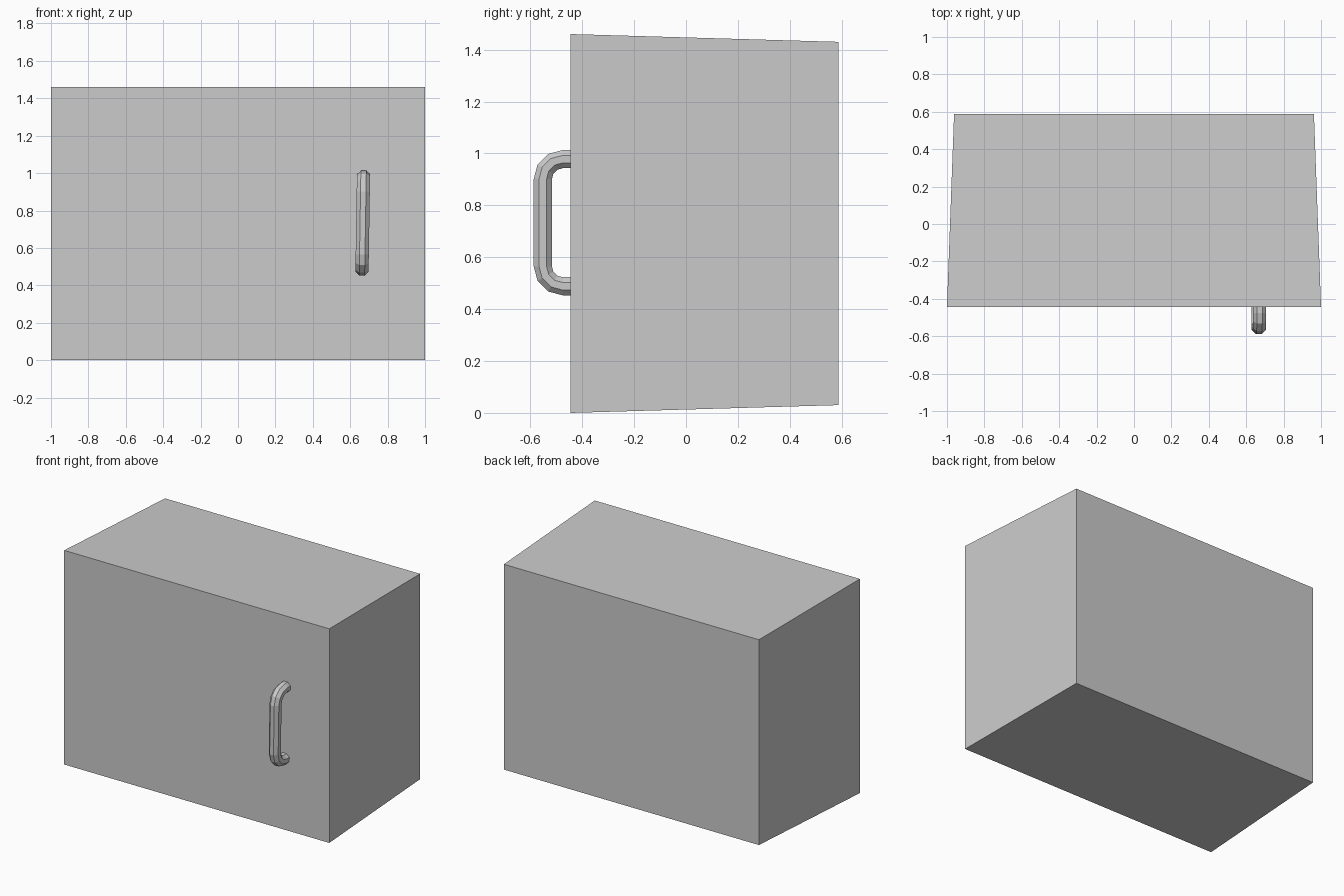
import bpy, bmesh
from math import sin, cos, pi
from mathutils import Vector

if "Cube" in bpy.data.objects:
    bpy.data.objects.remove(bpy.data.objects["Cube"])


def add_object(name, bm):
    bmesh.ops.recalc_face_normals(bm, faces=bm.faces[:])
    mesh = bpy.data.meshes.new(name)
    bm.to_mesh(mesh)
    bm.free()
    ob = bpy.data.objects.new(name, mesh)
    bpy.context.collection.objects.link(ob)
    return ob


# Cabinet body: box tapering slightly towards the back
FRONT, BACK, HEIGHT = -0.445, 0.588, 1.46
bm = bmesh.new()
bmesh.ops.create_cube(bm, size=2)
for v in bm.verts:
    is_back = v.co.y > 0
    half_w, half_h = (0.962, 0.70) if is_back else (1.0, HEIGHT / 2)
    v.co = (v.co.x * half_w, BACK if is_back else FRONT, HEIGHT / 2 + v.co.z * half_h)
add_object("cabinet_body", bm)

# Handle path: two legs joined by rounded corners, leaning slightly sideways
LOW, HIGH, REACH, BEND = 0.488, 0.978, -0.552, 0.077
SIDES, RADIUS, STEPS = 8, 0.038, 3
path = [(FRONT, HIGH, 0.0)]
for i in range(STEPS + 1):
    a = pi / 2 * i / STEPS
    path.append((REACH + BEND - BEND * sin(a), HIGH - BEND + BEND * cos(a), a))
path += [(y, LOW + HIGH - z, pi - a) for y, z, a in reversed(path)]

# Handle: octagonal tube swept along the path
bm = bmesh.new()
rings = []
for y, z, a in path:
    normal = Vector((0, -sin(a), cos(a)))
    ring = []
    for k in range(SIDES):
        t = 2 * pi * (k + 0.5) / SIDES
        p = Vector((0, y, z)) + RADIUS * (cos(t) * normal + sin(t) * Vector((1, 0, 0)))
        p.x += 0.667 + 0.016 * (p.z - 0.733)
        ring.append(bm.verts.new(p))
    rings.append(ring)
for r0, r1 in zip(rings, rings[1:]):
    for k in range(SIDES):
        n = (k + 1) % SIDES
        bm.faces.new((r0[k], r0[n], r1[n], r1[k]))
bm.faces.new(rings[0])
bm.faces.new(rings[-1])
add_object("door_handle", bm)
